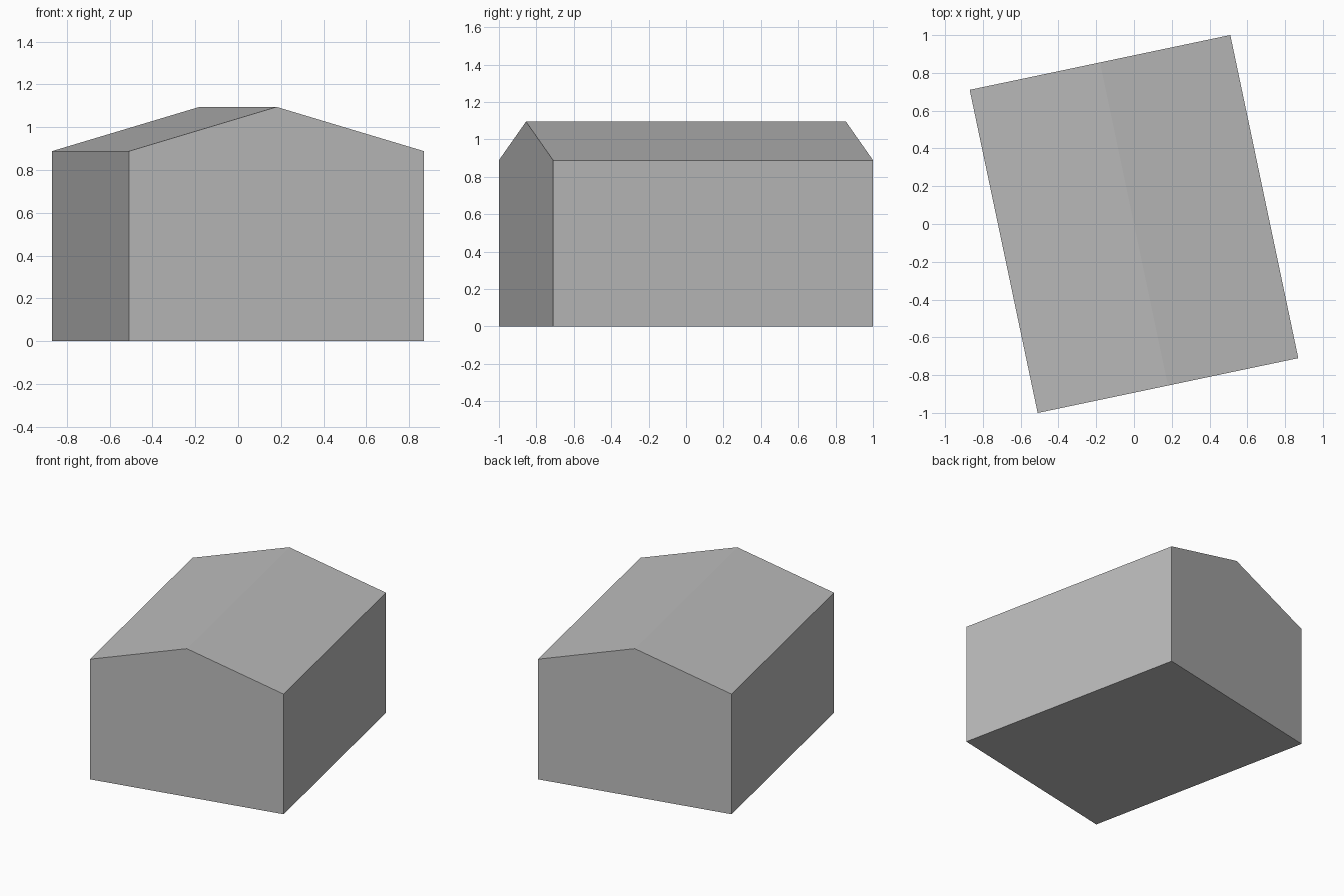
import bpy
import bmesh
from math import radians
from mathutils import Matrix

cube = bpy.data.objects.get("Cube")
if cube:
    bpy.data.objects.remove(cube, do_unlink=True)

HALF_WIDTH, LENGTH = 0.705, 1.748
EAVE, RIDGE = 0.888, 1.095
TURN = radians(11.88)

# Plain grey shared by walls and roof
grey = bpy.data.materials.new("plain_grey")
grey.use_nodes = True
colour = (0.5, 0.5, 0.5, 1)
grey.diffuse_color = colour
grey.node_tree.nodes["Principled BSDF"].inputs["Base Color"].default_value = colour

# Gabled profile, extruded along the ridge and turned on the plot
profile = [(-HALF_WIDTH, 0), (HALF_WIDTH, 0), (HALF_WIDTH, EAVE),
           (0, RIDGE), (-HALF_WIDTH, EAVE)]
bm = bmesh.new()
gable = bm.faces.new([bm.verts.new((x, -LENGTH / 2, z)) for x, z in profile])
extruded = bmesh.ops.extrude_face_region(bm, geom=[gable], use_keep_orig=True)
back = [v for v in extruded["geom"] if isinstance(v, bmesh.types.BMVert)]
bmesh.ops.translate(bm, verts=back, vec=(0, LENGTH, 0))
bmesh.ops.recalc_face_normals(bm, faces=bm.faces)
bmesh.ops.rotate(bm, verts=bm.verts, cent=(0, 0, 0),
                 matrix=Matrix.Rotation(TURN, 3, "Z"))

mesh = bpy.data.meshes.new("gabled_building")
bm.to_mesh(mesh)
bm.free()
mesh.materials.append(grey)
building = bpy.data.objects.new("gabled_building", mesh)
bpy.context.collection.objects.link(building)
